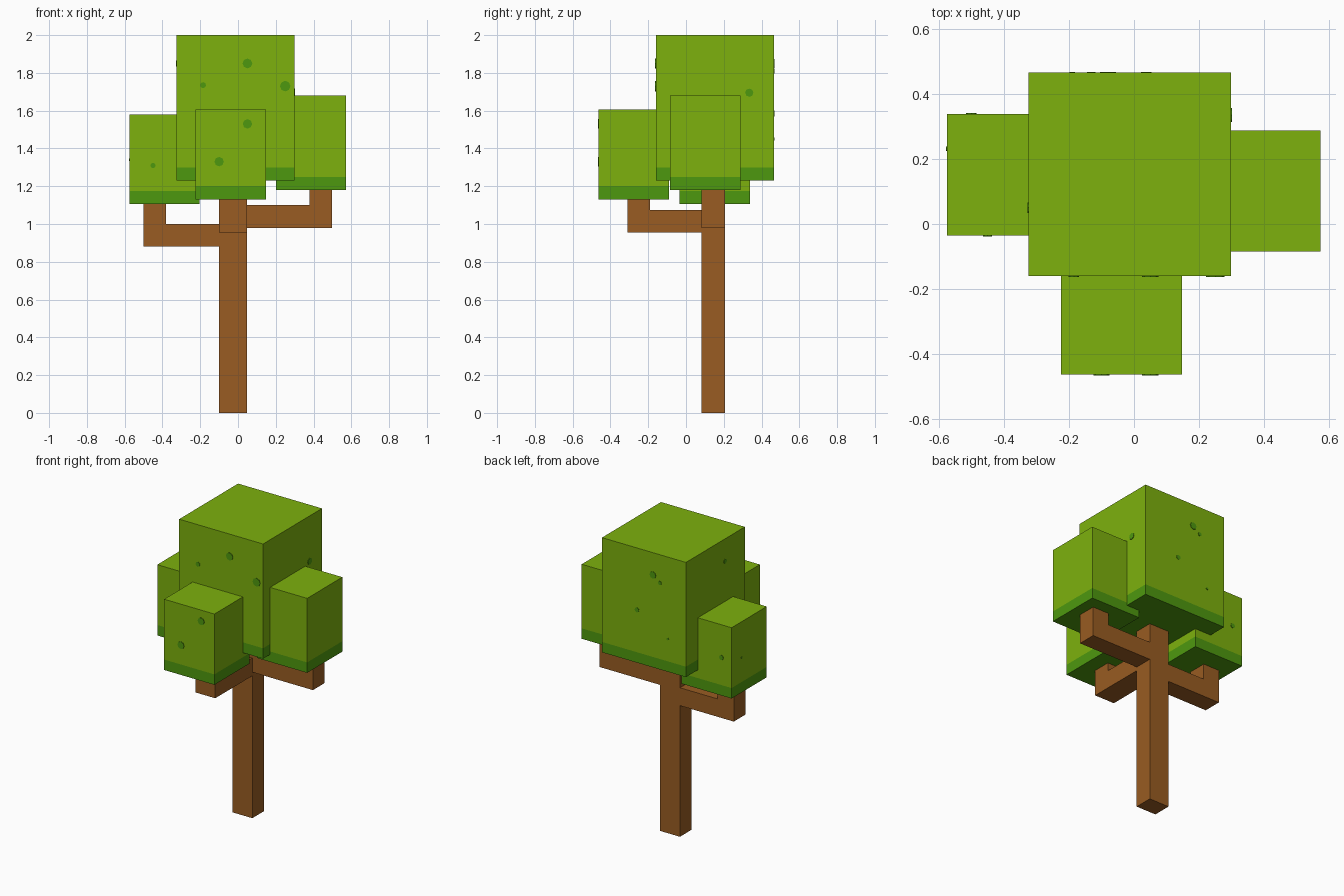
import bpy, bmesh, math
from mathutils import Vector, Matrix

cube = bpy.data.objects.get("Cube")
if cube:
    bpy.data.objects.remove(cube, do_unlink=True)


def material(name, rgb):
    m = bpy.data.materials.new(name)
    m.use_nodes = True
    m.diffuse_color = (*rgb, 1)
    m.node_tree.nodes["Principled BSDF"].inputs["Base Color"].default_value = (*rgb, 1)
    return m


leaf = material("leaf green", (0.205, 0.440, 0.004))
dark_leaf = material("dark leaf green", (0.076, 0.314, 0.0045))
bark = material("bark brown", (0.319, 0.107, 0.016))


def finish(name, bm, mats):
    bmesh.ops.recalc_face_normals(bm, faces=bm.faces)
    mesh = bpy.data.meshes.new(name)
    bm.to_mesh(mesh)
    bm.free()
    for m in mats:
        mesh.materials.append(m)
    ob = bpy.data.objects.new(name, mesh)
    bpy.context.collection.objects.link(ob)
    return ob


def box(lo, hi):
    bm = bmesh.new()
    bmesh.ops.create_cube(bm, size=1)
    lo, hi = Vector(lo), Vector(hi)
    for v in bm.verts:
        v.co = (lo + hi) / 2 + v.co * (hi - lo)
    return bm


def crown(name, lo, hi, band=0.07):
    """Leaf block whose bottom band and underside are darker."""
    bm = box(lo, hi)
    cut = lo[2] + band
    bmesh.ops.bisect_plane(bm, geom=bm.verts[:] + bm.edges[:] + bm.faces[:],
                           plane_co=(0, 0, cut), plane_no=(0, 0, 1))
    for f in bm.faces:
        f.material_index = int(f.calc_center_median().z < cut)
    finish(name, bm, [leaf, dark_leaf])


def branch(name, root, tip, z0, z1, z_top, side0, side1, axis):
    """L-shaped branch: runs out from root to tip, then turns up to z_top."""
    inner = tip + math.copysign(0.12, root - tip)
    profile = [(root, z0), (tip, z0), (tip, z_top), (inner, z_top), (inner, z1), (root, z1)]
    point = (lambda a, s, z: (a, s, z)) if axis == "x" else (lambda a, s, z: (s, a, z))
    bm = bmesh.new()
    face = bm.faces.new([bm.verts.new(point(a, side0, z)) for a, z in profile])
    out = bmesh.ops.extrude_face_region(bm, geom=[face])
    bmesh.ops.translate(bm, vec=point(0, side1 - side0, 0),
                        verts=[g for g in out["geom"] if isinstance(g, bmesh.types.BMVert)])
    finish(name, bm, [bark])


def spot(name, pos, normal, r):
    """Thin eight-sided plate lying on a leaf face."""
    bm = bmesh.new()
    bmesh.ops.create_cone(bm, cap_ends=True, segments=8, radius1=r, radius2=r, depth=0.006)
    turn = Vector(normal).to_track_quat("Z", "Y").to_matrix().to_4x4()
    bmesh.ops.transform(bm, verts=bm.verts, matrix=Matrix.Translation(pos) @ turn)
    finish(name, bm, [dark_leaf])


# Trunk and branches
finish("trunk", box((-0.10, 0.083, 0), (0.048, 0.207, 1.235)), [bark])
branch("left_branch", 0.048, 0.498, 0.98, 1.10, 1.185, 0.083, 0.207, "x")
branch("right_branch", -0.10, -0.50, 0.88, 1.00, 1.11, 0.083, 0.207, "x")
branch("front_branch", 0.083, -0.31, 0.955, 1.075, 1.135, -0.10, 0.048, "y")

# Leaf blocks
crown("main_crown", (-0.325, -0.16, 1.23), (0.298, 0.465, 2.0))
crown("front_crown", (-0.225, -0.462, 1.13), (0.148, -0.09, 1.605))
crown("right_crown", (-0.575, -0.035, 1.105), (-0.203, 0.338, 1.58))
crown("left_crown", (0.20, -0.085, 1.18), (0.573, 0.288, 1.68))

# Spots: facing direction, then position and radius of each
spots = {
    "front": ((0, -1, 0), [(0.05, -0.16, 1.85, 0.026), (-0.185, -0.16, 1.735, 0.016),
                           (0.25, -0.16, 1.73, 0.028), (0.05, -0.462, 1.53, 0.025),
                           (-0.10, -0.462, 1.33, 0.025), (-0.45, -0.035, 1.31, 0.014)]),
    "back": ((0, 1, 0), [(-0.08, 0.465, 1.85, 0.024), (-0.132, 0.465, 1.81, 0.013),
                         (0.038, 0.465, 1.585, 0.016), (-0.19, 0.465, 1.45, 0.008),
                         (-0.50, 0.338, 1.36, 0.016)]),
    "left": ((1, 0, 0), [(0.298, 0.335, 1.695, 0.022)]),
    "right": ((-1, 0, 0), [(-0.325, 0.05, 1.85, 0.016), (-0.575, 0.232, 1.34, 0.007)]),
}
for side, (normal, places) in spots.items():
    for i, (x, y, z, r) in enumerate(places, 1):
        spot(f"{side}_spot_{i}", (x, y, z), normal, r)
